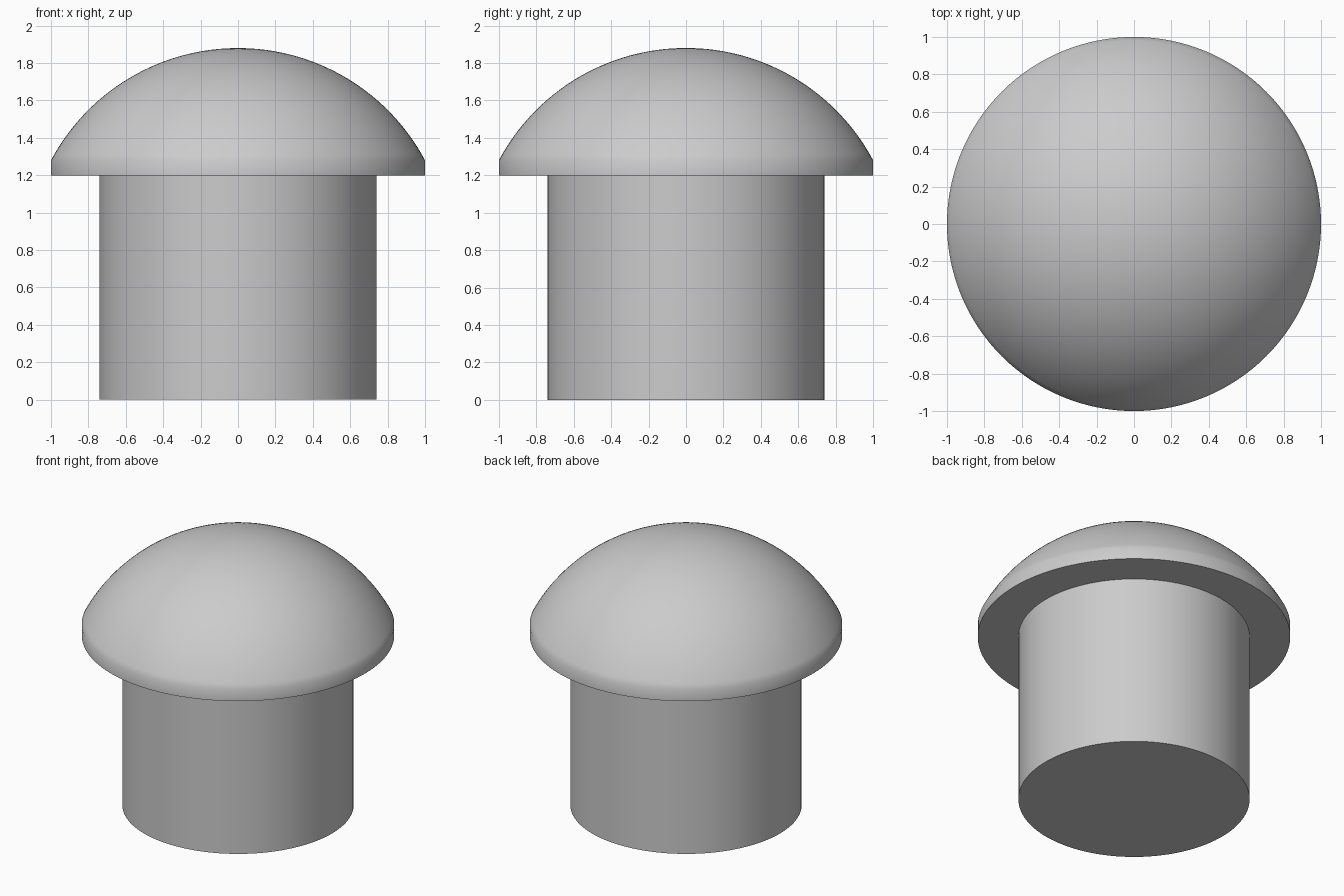
import bpy, bmesh
from math import sin, cos, asin, pi
from mathutils import Vector

cube = bpy.data.objects.get("Cube")
if cube:
    bpy.data.objects.remove(cube, do_unlink=True)

SIDES = 128
STEM_RADIUS, CAP_RADIUS = 0.74, 1.0
CAP_BASE, RIM_TOP, APEX = 1.2, 1.28, 1.88

grey = bpy.data.materials.new("plain_grey")
grey.use_nodes = True
colour = (0.6, 0.6, 0.6, 1)
grey.diffuse_color = colour
grey.node_tree.nodes["Principled BSDF"].inputs["Base Color"].default_value = colour


def lathe(name, profile):
    """Revolve (radius, height) points, listed bottom to top, around z."""
    bm = bmesh.new()
    verts = [bm.verts.new((r, 0, z)) for r, z in profile]
    edges = [bm.edges.new(pair) for pair in zip(verts, verts[1:])]
    bmesh.ops.spin(bm, geom=verts + edges, cent=(0, 0, 0), axis=(0, 0, 1),
                   angle=2 * pi, steps=SIDES)
    bmesh.ops.remove_doubles(bm, verts=bm.verts, dist=0.0001)
    # Turn every face away from the middle of the part
    middle = Vector((0, 0, (profile[0][1] + profile[-1][1]) / 2))
    for face in bm.faces:
        face.normal_update()
        if face.normal.dot(face.calc_center_median() - middle) < 0:
            face.normal_flip()
    mesh = bpy.data.meshes.new(name)
    bm.to_mesh(mesh)
    bm.free()
    mesh.materials.append(grey)
    obj = bpy.data.objects.new(name, mesh)
    bpy.context.collection.objects.link(obj)
    bpy.ops.object.select_all(action="DESELECT")
    obj.select_set(True)
    bpy.context.view_layer.objects.active = obj
    bpy.ops.object.shade_smooth_by_angle(angle=pi / 6)
    return obj


# Stem: closed at the foot, open where it meets the cap
lathe("stem", [(0, 0), (STEM_RADIUS, 0), (STEM_RADIUS, CAP_BASE)])

# Cap: flat ring underneath, short upright rim, shallow spherical dome
rise = APEX - RIM_TOP
dome_radius = (CAP_RADIUS ** 2 + rise ** 2) / (2 * rise)
half_angle = asin(CAP_RADIUS / dome_radius)
steps = 32
dome = []
for i in range(steps + 1):
    a = half_angle * (1 - i / steps)
    dome.append((dome_radius * sin(a), APEX - dome_radius * (1 - cos(a))))
lathe("cap", [(STEM_RADIUS, CAP_BASE), (CAP_RADIUS, CAP_BASE)] + dome)
